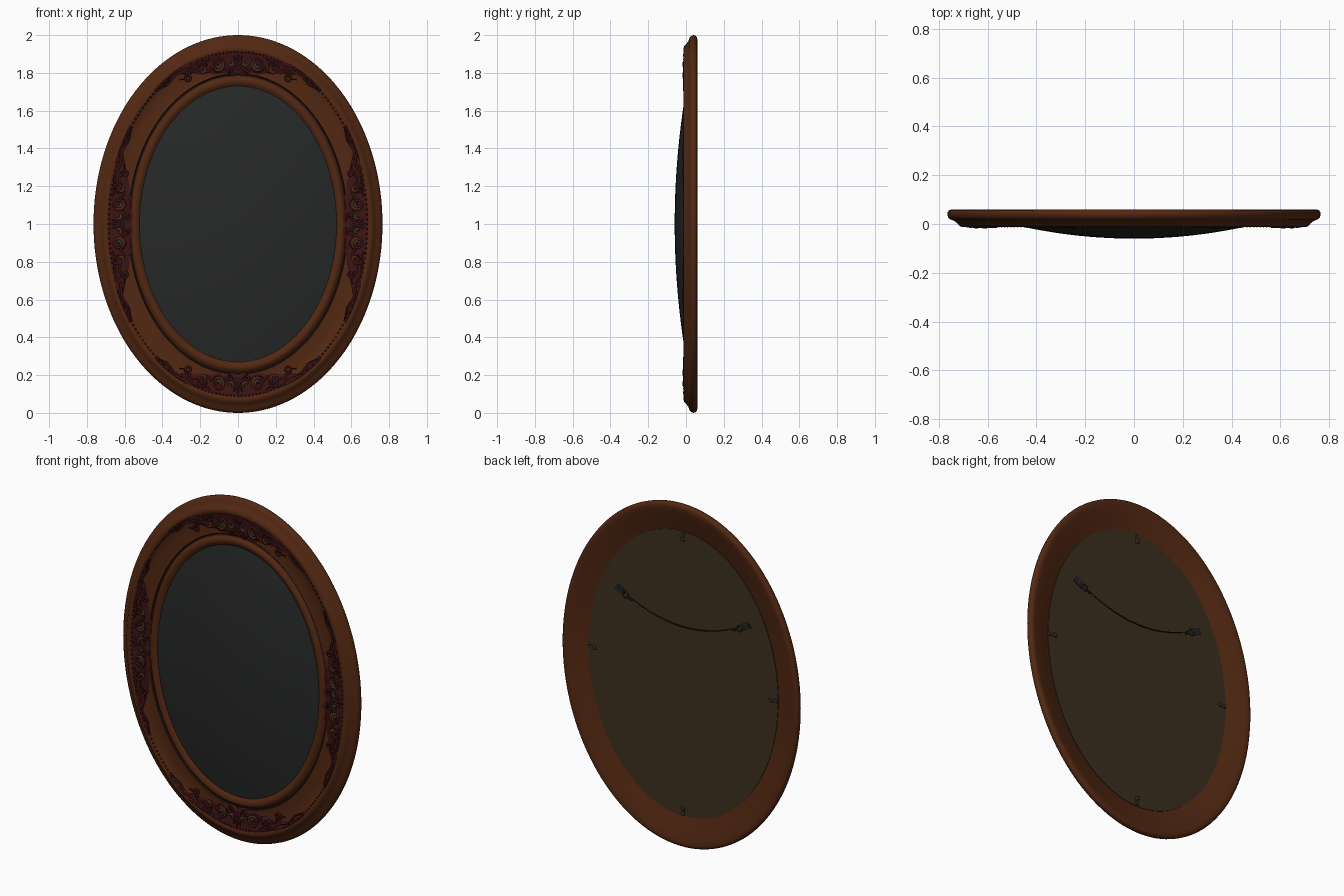
import bpy, bmesh, math
from mathutils import Matrix, Vector

if "Cube" in bpy.data.objects:
    bpy.data.objects.remove(bpy.data.objects["Cube"])

def material(name, rgb):
    m = bpy.data.materials.new(name)
    m.diffuse_color = (*rgb, 1)
    m.use_nodes = True
    m.node_tree.nodes["Principled BSDF"].inputs["Base Color"].default_value = m.diffuse_color
    return m

WOOD = material("brown wood", (0.085, 0.021, 0.006))
GROOVE = material("dark wood groove", (0.022, 0.007, 0.004))
RED = material("dark red carving", (0.046, 0.007, 0.007))
PATINA = material("grey green patina", (0.045, 0.043, 0.032))
GLASS = material("dark mirror glass", (0.020, 0.021, 0.021))
BOARD = material("backing board", (0.046, 0.029, 0.014))
METAL = material("dark steel", (0.022, 0.023, 0.026))
BRASS = material("dull brass", (0.045, 0.032, 0.018))

def P(a, t, y):
    """Point at angle a from the top, t inward from the outer edge."""
    return Vector(((0.765 - t) * math.sin(a), y, 1 + (1 - 1.11 * t) * math.cos(a)))

def make(name, bm, *mats):
    bmesh.ops.remove_doubles(bm, verts=bm.verts, dist=1e-5)
    bmesh.ops.recalc_face_normals(bm, faces=bm.faces)
    me = bpy.data.meshes.new(name)
    bm.to_mesh(me)
    bm.free()
    for m in mats:
        me.materials.append(m)
    ob = bpy.data.objects.new(name, me)
    bpy.context.collection.objects.link(ob)
    return ob

def revolve(name, pts, mats, rule=lambda i: 0, closed=False, n=144):
    """Sweep (x radius, z radius, y) points round an oval."""
    bm = bmesh.new()
    rows = []
    for k in range(n):
        a = 2 * math.pi * k / n
        rows.append([bm.verts.new((rx * math.sin(a), y, 1 + rz * math.cos(a))) for rx, rz, y in pts])
    for k in range(n):
        r, s = rows[k], rows[(k + 1) % n]
        for i in range(len(pts) if closed else len(pts) - 1):
            j = (i + 1) % len(pts)
            bm.faces.new((r[i], r[j], s[j], s[i])).material_index = rule(i)
    return make(name, bm, *mats)

# Frame moulding: front from outer edge to sight edge, then the scooped back
FRONT = [(0, .04), (.003, .028), (.012, .019), (.028, .013), (.042, .002), (.051, -.009),
         (.062, -.013), (.075, -.012), (.085, -.004), (.11, .003), (.15, .005), (.183, .002),
         (.188, .008), (.196, .005), (.203, -.007), (.216, -.012), (.23, -.008), (.243, .003)]
BACK = [(.243, .02), (.157, .02), (.15, .022), (.13, .028), (.1, .038), (.07, .047),
        (.04, .055), (.02, .06), (.008, .057), (.002, .05)]
revolve("frame", [(.765 - t, 1 - 1.11 * t, y) for t, y in FRONT + BACK], (WOOD, GROOVE),
        lambda i: 1 if i in (11, 12) else 0, closed=True)

def surf(t):
    for (t0, y0), (t1, y1) in zip(FRONT, FRONT[1:]):
        if t <= t1:
            return y0 + (y1 - y0) * (t - t0) / (t1 - t0)
    return FRONT[-1][1]

# Domed glass and flat backing board
dome = [(i / 14, -.06 + .064 * (i / 14) ** 2) for i in range(15)]
revolve("domed_glass", [(.523 * r, .731 * r, y) for r, y in dome], (GLASS,))
revolve("backing_board", [(.613 * r, .832 * r, y) for r, y in [(0, .016), (1, .016), (1, .025), (0, .025)]],
        (BOARD,))

# Row of small beads round the outer moulding
bm = bmesh.new()
for k in range(220):
    a = 2 * math.pi * k / 220
    bmesh.ops.create_icosphere(bm, subdivisions=1, radius=.0065, matrix=Matrix.Translation(P(a, .08, -.008)))
make("bead_row", bm, RED)

def strokes(name, paths, depth, mat):
    """Tapered round strokes from lists of points."""
    cu = bpy.data.curves.new(name, 'CURVE')
    cu.dimensions = '3D'
    cu.bevel_depth = depth
    cu.bevel_resolution = 1
    cu.use_fill_caps = True
    for pts in paths:
        sp = cu.splines.new('POLY')
        sp.points.add(len(pts) - 1)
        for i, p in enumerate(pts):
            sp.points[i].co = (*p, 1)
            sp.points[i].radius = .45 + .55 * math.sin(math.pi * (i + .5) / len(pts))
        sp.use_smooth = True
    cu.materials.append(mat)
    bpy.context.collection.objects.link(bpy.data.objects.new(name, cu))

def ornament(name, a0, R, half, deep):
    """Carved cluster centred on angle a0; s runs along the frame, t across it."""
    def at(s, t, lift):
        return P(a0 + s / R, t, max(surf(t) - lift, -.017))

    # Scalloped carved ground, tapering into thin tails on the outer moulding
    bm = bmesh.new()
    ns, nt = 96, 12
    grid = []
    for i in range(ns + 1):
        u = -1 + 2 * i / ns
        w = abs(u)
        inner = .088 + (deep - .088) * max(0, 1 - (w / .72) ** 2.2) + .010 * abs(math.sin(w * 17)) * (1 - w)
        row = []
        for j in range(nt + 1):
            v = j / nt
            t = .07 + (inner - .07) * v
            edge = min(1, 5 * v, 5 * (1 - v))
            ripple = .002 * math.sin(44 * u) * math.sin(19 * v)
            row.append(bm.verts.new(at(u * half, t, -.002 + (.009 + ripple) * edge)))
        grid.append(row)
    for i in range(ns):
        for j in range(nt):
            bm.faces.new((grid[i][j], grid[i + 1][j], grid[i + 1][j + 1], grid[i][j + 1]))
    make(name + "_ground", bm, RED)

    # Scrolls, stems and coloured crescents, mirrored about the centre
    scrolls, wood, patina = [], [], []
    for sd in (-1, 1):
        for s0, t0, r, turns, start in [(.105, .13, .04, 1.6, 0), (.19, .115, .027, 1.5, 2.6),
                                        (.05, .165, .02, 1.3, 1.2), (.275, .135, .022, 1.3, 3.6)]:
            spiral = []
            for k in range(26):
                f = k / 25
                rr, th = r * (1 - .75 * f), start + turns * 2 * math.pi * f
                spiral.append(at(sd * (s0 + rr * math.cos(th)), t0 + rr * math.sin(th), .010))
            scrolls.append(spiral)
        scrolls.append([at(sd * (.02 + .3 * k / 19), .16 - .05 * k / 19 + .014 * math.sin(k * .8), .010)
                        for k in range(20)])
        scrolls.append([at(sd * (.14 + (half - .15) * k / 19), .092 + .006 * math.sin(k * .9), .009)
                        for k in range(20)])
        for out, s0, r in ((wood, .105, .027), (patina, .105, .013), (wood, .19, .014), (patina, .04, .014)):
            out.append([at(sd * (s0 + r * math.cos(th)), .13 + r * math.sin(th), .011)
                        for th in [.4 + 3.4 * k / 11 for k in range(12)]])
    # Fan of petals at the middle
    for k in range(-2, 3):
        scrolls.append([at(.045 * f * math.sin(k * .5), .165 - .075 * f * math.cos(k * .5), .011)
                        for f in [i / 7 for i in range(8)]])
    strokes(name + "_scrolls", scrolls, .0065, RED)
    strokes(name + "_wood_crescents", wood, .009, WOOD)
    strokes(name + "_patina_crescents", patina, .008, PATINA)

q = math.pi / 2
for name, a0, R, half, deep in [("top_ornament", 0, .64, .44, .185), ("right_ornament", q, .86, .52, .208),
                                ("bottom_ornament", 2 * q, .64, .44, .185),
                                ("left_ornament", 3 * q, .86, .52, .208)]:
    ornament(name, a0, R, half, deep)

def box(bm, loc, rot, size):
    bmesh.ops.create_cube(bm, size=1, matrix=Matrix.Translation(loc) @ Matrix.Rotation(rot, 4, 'Y')
                          @ Matrix.Diagonal((*size, 1)))

def screw(bm, loc, r, h):
    bmesh.ops.create_cone(bm, cap_ends=True, segments=14, radius1=r, radius2=r * .8, depth=h,
                          matrix=Matrix.Translation(loc) @ Matrix.Rotation(-q, 4, 'X'))

# Four turn clips holding the board
bm = bmesh.new()
for k in range(4):
    box(bm, P(k * q, .178, .028), k * q, (.018, .006, .05))
    screw(bm, P(k * q, .192, .033), .013, .012)
make("board_clips", bm, BRASS)

# Hanger plates with screws and rings, and the sagging wire
bm = bmesh.new()
rings = []
for sd in (-1, 1):
    tilt = sd * math.radians(62)
    c = Vector((sd * .405, .028, 1.385))
    d = Vector((math.sin(tilt), 0, math.cos(tilt)))
    box(bm, c, tilt, (.036, .006, .06))
    for f in (-.014, .014):
        screw(bm, c + d * f + Vector((0, .004, 0)), .008, .006)
    o = c - d * .042
    rings.append([o + Vector((.017 * math.cos(th), .004, .017 * math.sin(th)))
                  for th in [2 * math.pi * k / 16 for k in range(17)]])
    rings.append([o - d * (.015 + .004 * k) + Vector((0, .004, .004 * (-1) ** k)) for k in range(9)])
make("hanger_plates", bm, METAL)
strokes("hanger_rings", rings, .005, METAL)
wire = [Vector((x, .031, 1.277 + .09 * (x / .36) ** 2)) for x in [-.36 + .72 * k / 32 for k in range(33)]]
strokes("hanging_wire", [wire], .0035, GROOVE)

# Smooth shading with crisp edges
bpy.ops.object.select_all(action='DESELECT')
for ob in bpy.context.scene.objects:
    if ob.type == 'MESH':
        ob.select_set(True)
        bpy.context.view_layer.objects.active = ob
bpy.ops.object.shade_smooth_by_angle(angle=math.radians(40))
